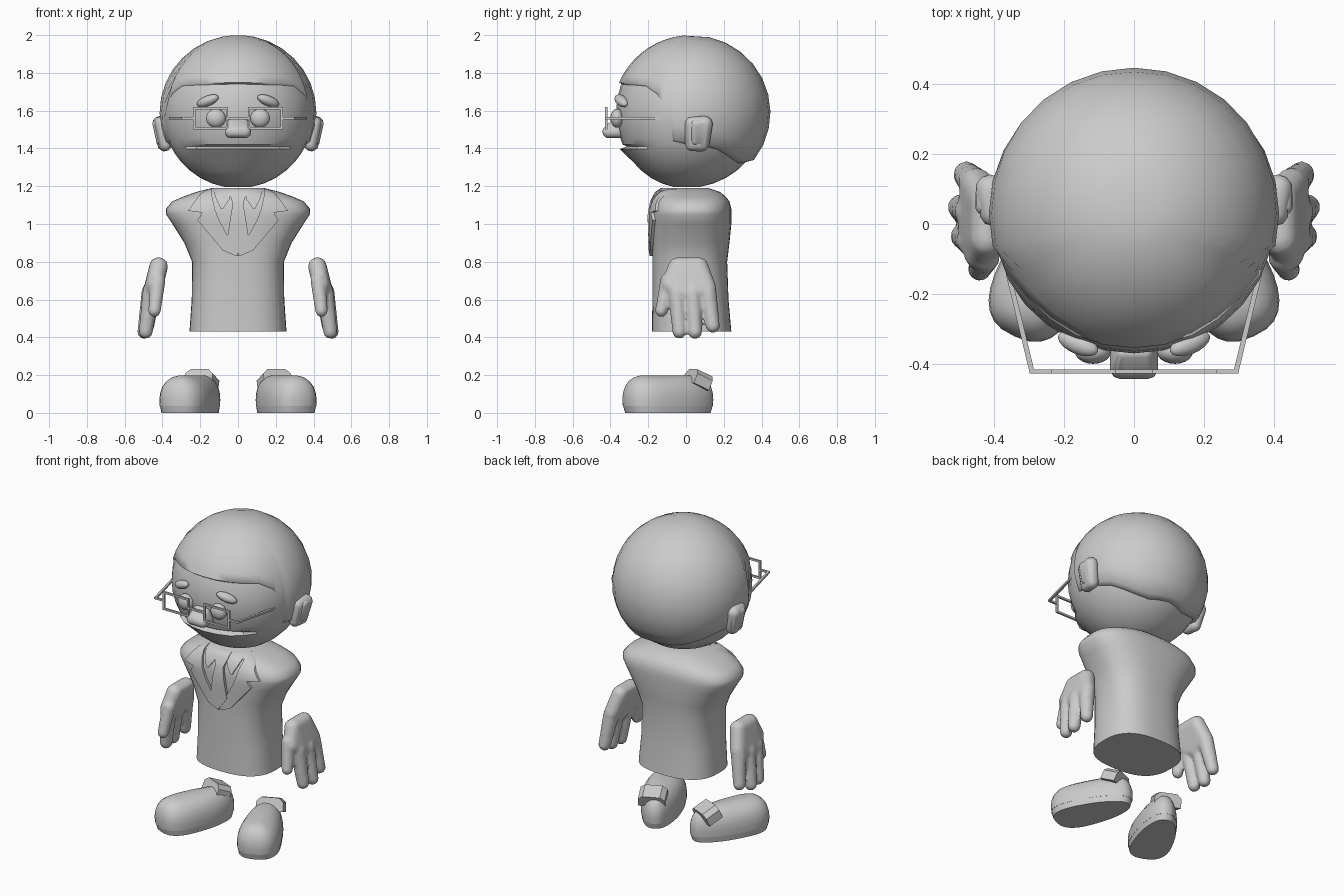
import bpy, bmesh, math
from mathutils import Vector, Matrix

cube = bpy.data.objects.get("Cube")
if cube:
    bpy.data.objects.remove(cube, do_unlink=True)

grey = bpy.data.materials.new("plain grey")
grey.use_nodes = True
grey.diffuse_color = (0.6, 0.6, 0.6, 1)
grey.node_tree.nodes["Principled BSDF"].inputs["Base Color"].default_value = (0.6, 0.6, 0.6, 1)


def finish(name, bm, mirror=False, angle=40):
    """Shade by angle, store the mesh and optionally mirror it across x."""
    bmesh.ops.recalc_face_normals(bm, faces=bm.faces)
    for f in bm.faces:
        f.smooth = True
    for e in bm.edges:
        e.smooth = e.calc_face_angle(0) < math.radians(angle)
    me = bpy.data.meshes.new(name)
    bm.to_mesh(me)
    bm.free()
    me.materials.append(grey)
    ob = bpy.data.objects.new(name, me)
    bpy.context.scene.collection.objects.link(ob)
    if mirror:
        ob.modifiers.new("mirror", 'MIRROR').use_mirror_merge = False
    return ob


def table(rows, k):
    """Interpolate a table of (key, values...) rows linearly."""
    if k <= rows[0][0]:
        return rows[0][1:]
    for a, b in zip(rows, rows[1:]):
        if k <= b[0]:
            t = (k - a[0]) / (b[0] - a[0])
            return [p + (q - p) * t for p, q in zip(a[1:], b[1:])]
    return rows[-1][1:]


def loft(bm, rings):
    """Skin closed rings of points and cap both ends."""
    vs = [[bm.verts.new(p) for p in r] for r in rings]
    n = len(vs[0])
    for a, b in zip(vs, vs[1:]):
        for i in range(n):
            bm.faces.new((a[i], a[(i + 1) % n], b[(i + 1) % n], b[i]))
    bm.faces.new(vs[0])
    bm.faces.new(vs[-1])


def hull(bm, balls, square=False):
    """Convex hull around balls (or little cubes) given as (x, y, z, r)."""
    tmp = bmesh.new()
    for x, y, z, r in balls:
        m = Matrix.Translation((x, y, z))
        if square:
            bmesh.ops.create_cube(tmp, size=2 * r, matrix=m)
        else:
            bmesh.ops.create_icosphere(tmp, subdivisions=2, radius=r, matrix=m)
    vs = [bm.verts.new(v.co) for v in tmp.verts]
    tmp.free()
    bmesh.ops.convex_hull(bm, input=vs)
    bmesh.ops.delete(bm, geom=[v for v in vs if not v.link_faces], context='VERTS')


def ellipsoid(bm, pos, radii, rot=Matrix()):
    m = Matrix.Translation(pos) @ rot @ Matrix.Diagonal((*radii, 1))
    bmesh.ops.create_uvsphere(bm, u_segments=20, v_segments=12, radius=1, matrix=m)


# head, with a slit mouth and a jutting lower lip
HZ = 1.59
N = 28


def head_point(az, z, k=1.0):
    w = math.sqrt(max(0, 1 - ((z - HZ) / 0.4) ** 2)) * k
    depth = 0.37 if math.cos(az) > 0 else 0.42
    return Vector((0.398 * w * math.sin(az), -depth * w * math.cos(az), z))


mouth = {1.42: 1, 1.411: 0.94, 1.397: 1.08, 1.37: 1.05, 1.33: 1}
levels = [HZ - 0.4 * math.cos(math.pi * i / 18) for i in range(1, 18)]
levels = sorted([z for z in levels if not 1.31 < z < 1.43] + list(mouth))
rings = []
for z in levels:
    ring = []
    for i in range(N):
        az = 2 * math.pi * i / N
        fade = min(1, max(0, (math.cos(az) - 0.7) / 0.15))
        ring.append(head_point(az, z, 1 + (mouth.get(z, 1) - 1) * fade))
    rings.append(ring)
bm = bmesh.new()
loft(bm, rings)
finish("head", bm)

# hair cap: each column runs from the crown down to the hairline
hairline = [(0, 1.75), (50, 1.74), (62, 1.72), (69, 1.64), (76, 1.45),
            (90, 1.43), (110, 1.42), (130, 1.37), (150, 1.33), (180, 1.34)]
rings = []
ROWS = 10
for j in range(1, ROWS + 2):
    ring = []
    for i in range(N):
        az = 2 * math.pi * i / N
        deg = abs((360 * i / N + 180) % 360 - 180)
        low = table(hairline, deg)[0]
        if j > ROWS:
            ring.append(head_point(az, low - 0.012, 0.98))
            continue
        t = math.acos((low - HZ) / 0.41) * j / ROWS
        s = math.sin(t)
        ring.append(Vector((0.415 * s * math.sin(az), 0.03 - 0.417 * s * math.cos(az),
                            HZ + 0.41 * math.cos(t))))
    rings.append(ring)
bm = bmesh.new()
loft(bm, rings)
finish("hair", bm, angle=75)

# ears with an inner fold
bm = bmesh.new()
hull(bm, [(0.405, 0.03, 1.532, 0.036), (0.412, 0.1, 1.53, 0.042),
          (0.385, 0.03, 1.42, 0.034), (0.39, 0.085, 1.422, 0.038)])
hull(bm, [(0.43, 0.05, 1.53, 0.024), (0.43, 0.085, 1.53, 0.024),
          (0.41, 0.05, 1.44, 0.024), (0.41, 0.08, 1.44, 0.024)])
finish("ears", bm, True)

# eyes, brows and nose
bm = bmesh.new()
ellipsoid(bm, (0.117, -0.365, 1.56), (0.052, 0.035, 0.05))
finish("eyes", bm, True)
bm = bmesh.new()
tilt = Matrix.Rotation(0.4, 4, 'Z') @ Matrix.Rotation(0.35, 4, 'Y')
ellipsoid(bm, (0.16, -0.342, 1.652), (0.065, 0.03, 0.027), tilt)
finish("eyebrows", bm, True)
bm = bmesh.new()
hull(bm, [(s * x, y, z, r) for s in (1, -1)
          for x, y, z, r in ((0.037, -0.41, 1.488, 0.034), (0.03, -0.37, 1.538, 0.024),
                             (0.037, -0.35, 1.488, 0.034))])
finish("nose", bm)

# glasses: square frames, bridge and temple arms
bm = bmesh.new()
frame = [(0.058, 1.507), (0.232, 1.507), (0.232, 1.613), (0.058, 1.613)]
bars = [((a[0], -0.422, a[1]), (b[0], -0.422, b[1])) for a, b in zip(frame, frame[1:] + frame[:1])]
bars += [((0, -0.422, 1.56), (0.058, -0.422, 1.56)),
         ((0.232, -0.422, 1.56), (0.292, -0.422, 1.56)),
         ((0.292, -0.422, 1.56), (0.36, -0.14, 1.56))]
for a, b in bars:
    hull(bm, [(*a, 0.006), (*b, 0.006)], square=True)
finish("glasses", bm, True)

# torso: half width, front and back by height
torso = [(0.43, 0.257, -0.18, 0.24), (0.6, 0.245, -0.178, 0.225), (0.8, 0.243, -0.178, 0.218),
         (0.9, 0.284, -0.18, 0.23), (1.0, 0.347, -0.185, 0.24), (1.05, 0.38, -0.185, 0.24),
         (1.08, 0.382, -0.183, 0.24), (1.12, 0.348, -0.172, 0.23), (1.145, 0.29, -0.16, 0.21),
         (1.17, 0.22, -0.145, 0.18), (1.19, 0.14, -0.115, 0.12)]
POWER = 2.6


def torso_front(x, z):
    rx, y0, y1 = table(torso, z)
    c = (y0 + y1) / 2
    return c - (c - y0) * max(0, 1 - min(1, abs(x) / rx) ** POWER) ** (1 / POWER)


def signed_power(v):
    return math.copysign(abs(v) ** (2 / POWER), v)


bm = bmesh.new()
rings = []
for z, rx, y0, y1 in torso:
    ring = []
    for i in range(40):
        a = 2 * math.pi * i / 40
        ring.append((rx * signed_power(math.cos(a)),
                     (y0 + y1) / 2 + (y1 - y0) / 2 * signed_power(math.sin(a)), z))
    rings.append(ring)
loft(bm, rings)
finish("jacket", bm, angle=65)


def cloth(name, rows, lift, mirror=True):
    """Layer on the chest; rows hold height, inner x and outer x."""
    bm = bmesh.new()
    heights = [a[0] + (b[0] - a[0]) * t / 3 for a, b in zip(rows, rows[1:]) for t in range(3)]
    layers = []
    for off in (lift, -0.01):
        grid = []
        for z in heights + [rows[-1][0]]:
            a, b = table(rows, z)
            xs = [a + (b - a) * i / 5 for i in range(6)]
            grid.append([(x, torso_front(x, z) - off, z) for x in xs])
        layers.append(grid)
    loft(bm, [f + b[::-1] for f, b in zip(*layers)])
    finish(name, bm, mirror)


# lapels, shirt collar and tie
cloth("lapels", [(0.83, 0, 0.01), (0.86, 0.012, 0.08), (1.02, 0.1, 0.215), (1.06, 0.115, 0.19),
                 (1.07, 0.12, 0.265), (1.16, 0.14, 0.2), (1.185, 0.14, 0.16)], 0.015)
cloth("shirt_collar", [(1.08, 0.08, 0.09), (1.13, 0.045, 0.115), (1.19, 0.03, 0.135)], 0.012)
cloth("tie", [(0.845, -0.005, 0.005), (0.92, -0.058, 0.058), (1.11, -0.028, 0.028),
              (1.16, -0.045, 0.045), (1.19, -0.045, 0.045)], 0.018, False)

# hands: palm, three fingers and a thumb fused together
bm = bmesh.new()
hull(bm, [(0.42, -0.045, 0.775, 0.05), (0.42, 0.07, 0.775, 0.05), (0.44, -0.09, 0.68, 0.045),
          (0.45, 0.115, 0.66, 0.047), (0.462, 0.03, 0.62, 0.047), (0.455, -0.05, 0.65, 0.045)])
digits = [((0.425, -0.095, 0.7), (0.442, -0.13, 0.54), 0.034),
          ((0.46, -0.048, 0.64), (0.488, -0.035, 0.43), 0.038),
          ((0.465, 0.035, 0.64), (0.496, 0.048, 0.428), 0.038),
          ((0.455, 0.115, 0.64), (0.48, 0.142, 0.46), 0.038)]
for a, b, r in digits:
    hull(bm, [(*a, r * 1.25), (*b, r)])
hands = finish("hands", bm, True)
fuse = hands.modifiers.new("fuse", 'REMESH')
fuse.mode, fuse.voxel_size, fuse.use_smooth_shade = 'VOXEL', 0.01, True
soften = hands.modifiers.new("soften", 'SMOOTH')
soften.factor, soften.iterations = 0.5, 3

# shoes: a footprint lofted upward, toes turned out
turn = Matrix.Translation((0.238, -0.092, 0)) @ Matrix.Rotation(0.42, 4, 'Z')


def footprint(z, length, width):
    ring = []
    for i in range(32):
        a = 2 * math.pi * i / 32
        c = math.cos(a)
        v = -math.copysign(abs(c) ** 0.85, c)
        half = 0.121 + 0.034 * c
        ring.append(turn @ Vector((half * width * signed_power(math.sin(a)), 0.252 * length * v, z)))
    return ring


bm = bmesh.new()
loft(bm, [footprint(z, k, k) for z, k in ((0, 0.94), (0.038, 0.985))])
finish("soles", bm, True)
bm = bmesh.new()
loft(bm, [footprint(*row) for row in ((0.036, 0.99, 0.99), (0.07, 1, 1), (0.105, 0.99, 0.97),
                                      (0.14, 0.95, 0.88), (0.168, 0.88, 0.72), (0.188, 0.78, 0.5),
                                      (0.199, 0.62, 0.2))])
finish("shoes", bm, True, 55)

# arched ankle cuffs leaning back over the shoes
place = Matrix.Translation((0.19, 0.067, 0.185)) @ Matrix.Rotation(0.42, 4, 'Z') @ Matrix.Rotation(-0.42, 4, 'X')
arch = [(-0.082, -0.05), (-0.08, 0.005), (-0.052, 0.03), (0.052, 0.03), (0.08, 0.005), (0.082, -0.05)]
bm = bmesh.new()
loft(bm, [[place @ Vector((x, y, z)) for x, z in arch] for y in (-0.048, 0.048)])
finish("ankle_cuffs", bm, True, 30)
